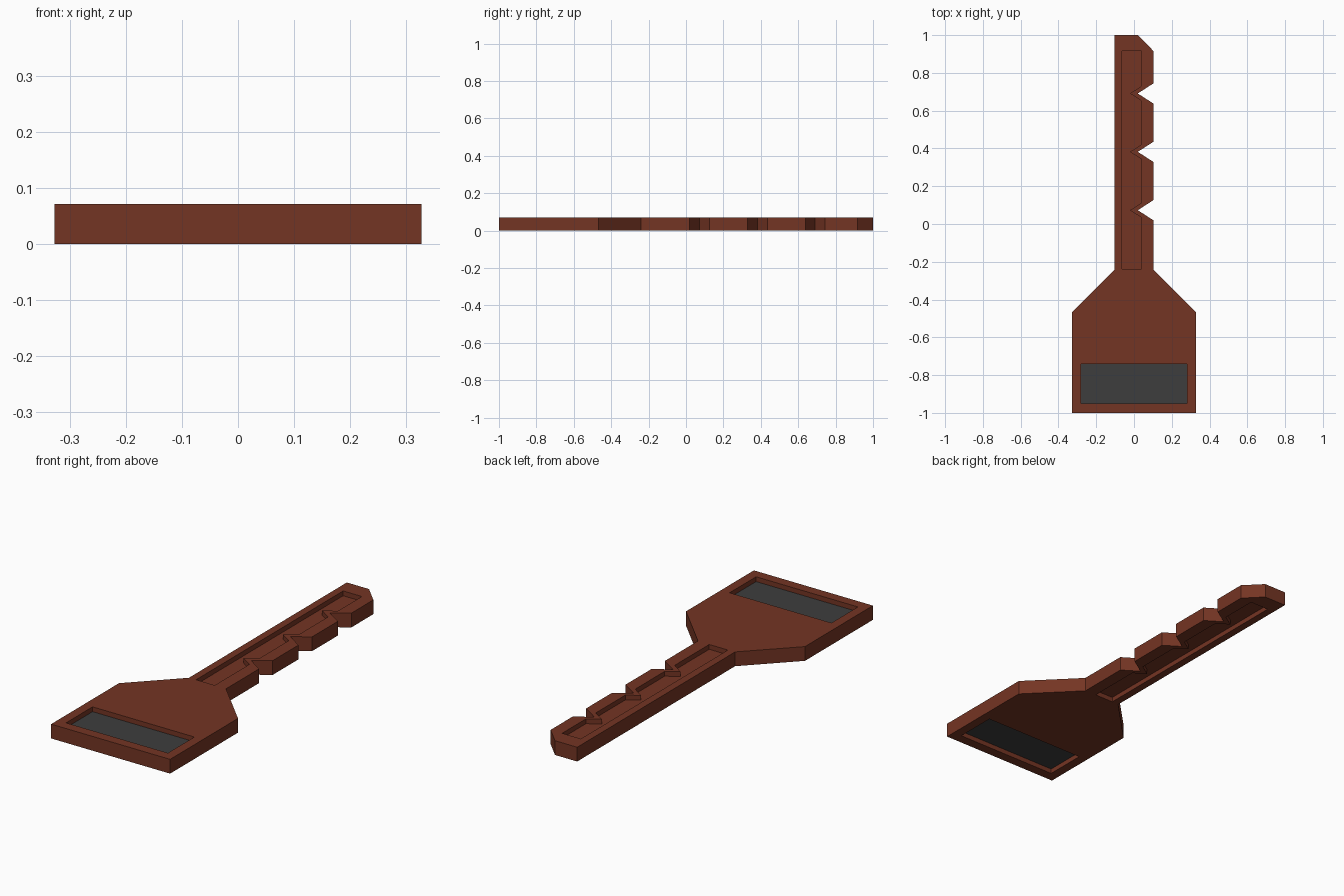
import bpy, bmesh
from mathutils import Vector

if "Cube" in bpy.data.objects:
    bpy.data.objects.remove(bpy.data.objects["Cube"])

THICK = 0.071            # full thickness of the key
FLOOR = (0.024, 0.047)   # thinner web left inside the recesses
NOTCHES = (0.073, 0.382, 0.691)


def material(name, color):
    m = bpy.data.materials.new(name)
    m.diffuse_color = (*color, 1)
    m.use_nodes = True
    m.node_tree.nodes["Principled BSDF"].inputs["Base Color"].default_value = m.diffuse_color
    return m


def plate(name, loops, z0, z1, mat):
    """Flat plate: first loop is the outline, the others are openings."""
    bm = bmesh.new()
    edges = []
    for loop in loops:
        vs = [bm.verts.new((x, y, z0)) for x, y in loop]
        edges += [bm.edges.new((vs[i - 1], vs[i])) for i in range(len(vs))]
    bmesh.ops.triangle_fill(bm, edges=edges, use_beauty=True, use_dissolve=False,
                            normal=Vector((0, 0, 1)))
    ext = bmesh.ops.extrude_face_region(bm, geom=bm.faces[:], use_keep_orig=True)
    top = [g for g in ext["geom"] if isinstance(g, bmesh.types.BMVert)]
    bmesh.ops.translate(bm, verts=top, vec=(0, 0, z1 - z0))
    bmesh.ops.recalc_face_normals(bm, faces=bm.faces[:])
    bmesh.ops.dissolve_limit(bm, angle_limit=0.01, verts=bm.verts[:], edges=bm.edges[:])
    me = bpy.data.meshes.new(name)
    bm.to_mesh(me)
    bm.free()
    me.materials.append(mat)
    ob = bpy.data.objects.new(name, me)
    bpy.context.collection.objects.link(ob)
    return ob


def notched_edge(x, depth, half):
    """Right-hand edge running up +y with V notches."""
    pts = []
    for y in NOTCHES:
        pts += [(x, y - half), (x - depth, y), (x, y + half)]
    return pts


brown = material("rust brown", (0.175, 0.035, 0.017))
grey = material("dark grey", (0.048, 0.048, 0.048))

# outline of head, shoulders and toothed blade
outline = ([(-0.327, -1), (0.327, -1), (0.327, -0.467), (0.102, -0.24)]
           + notched_edge(0.102, 0.082, 0.053)
           + [(0.102, 0.917), (0.02, 1), (-0.102, 1), (-0.102, -0.24), (-0.327, -0.467)])
# groove along the blade, following the notches
groove = ([(-0.064, -0.238), (0.039, -0.238)]
          + notched_edge(0.039, 0.06, 0.039)
          + [(0.039, 0.917), (-0.064, 0.917)])
# rectangular window in the head
window = [(-0.28, -0.95), (0.28, -0.95), (0.28, -0.742), (-0.28, -0.742)]

plate("key_body", [outline, groove, window], 0, THICK, brown)
plate("groove_floor", [groove], *FLOOR, brown)
plate("head_window", [window], *FLOOR, grey)
